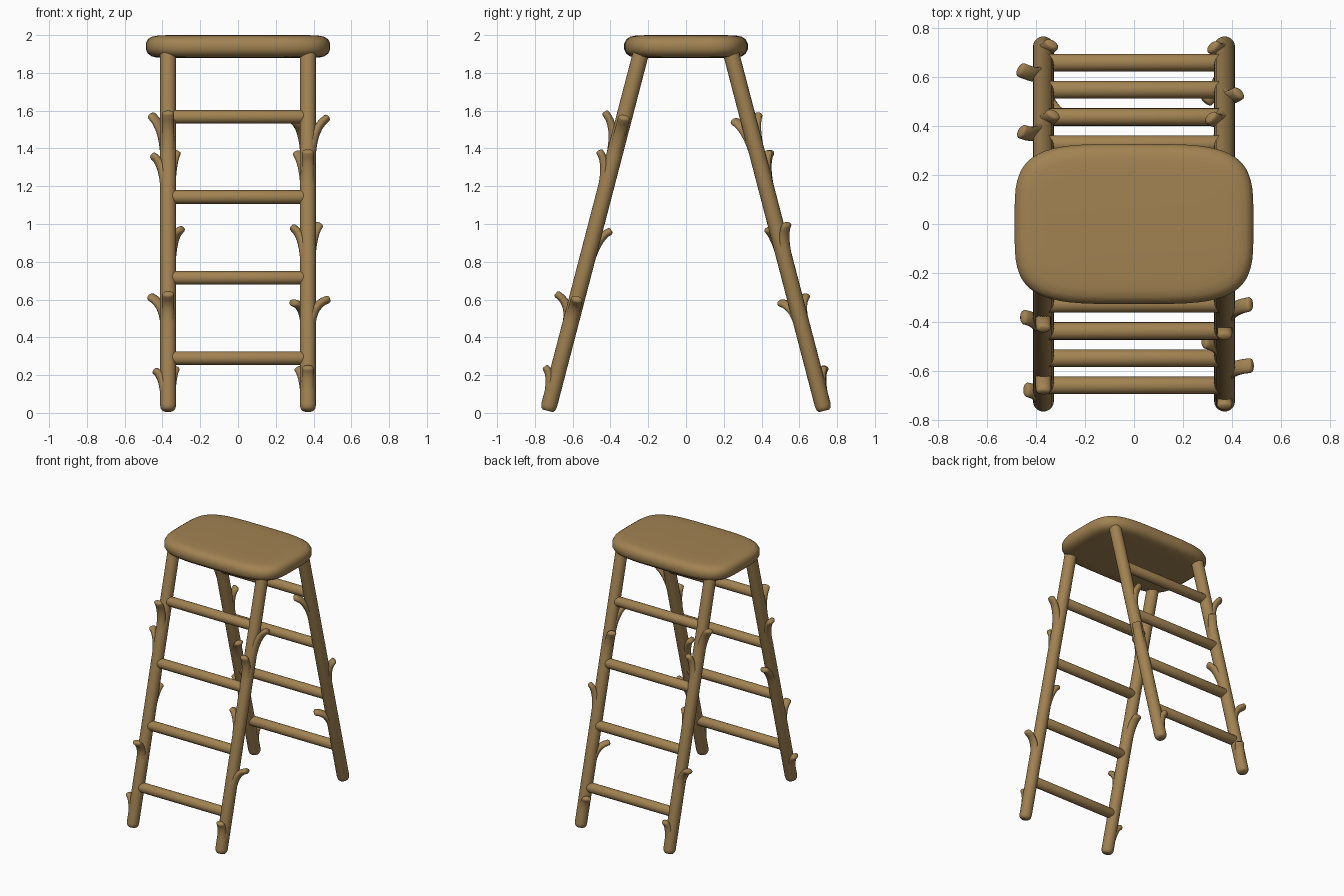
import bpy, bmesh, math
from mathutils import Vector

if "Cube" in bpy.data.objects:
    bpy.data.objects.remove(bpy.data.objects["Cube"])

wood = bpy.data.materials.new("brown wood")
wood.diffuse_color = (0.36, 0.225, 0.085, 1)
wood.use_nodes = True
wood.node_tree.nodes["Principled BSDF"].inputs["Base Color"].default_value = wood.diffuse_color


def loft(bm, rings):
    """Skin a list of equal-length point rings and cap both ends."""
    vr = [[bm.verts.new(p) for p in r] for r in rings]
    n = len(vr[0])
    for a, b in zip(vr, vr[1:]):
        for i in range(n):
            j = (i + 1) % n
            bm.faces.new((a[i], a[j], b[j], b[i]))
    bm.faces.new(vr[0][::-1])
    bm.faces.new(vr[-1])


def finish(bm, name):
    bmesh.ops.recalc_face_normals(bm, faces=bm.faces[:])
    me = bpy.data.meshes.new(name)
    bm.to_mesh(me)
    bm.free()
    ob = bpy.data.objects.new(name, me)
    bpy.context.collection.objects.link(ob)
    me.materials.append(wood)
    bpy.ops.object.select_all(action='DESELECT')
    ob.select_set(True)
    bpy.context.view_layer.objects.active = ob
    bpy.ops.object.shade_smooth_by_angle(angle=math.radians(50))
    return ob


def ellipse(c, u, v, a, b, n=20):
    return [c + u * (a * math.cos(t)) + v * (b * math.sin(t))
            for t in (2 * math.pi * i / n for i in range(n))]


# seat: superelliptical slab with rounded rim
def slab_ring(inset, z, n=64):
    pts = []
    for i in range(n):
        t = 2 * math.pi * i / n
        c, s = math.cos(t), math.sin(t)
        pts.append(Vector((math.copysign(abs(c) ** 0.5, c) * (0.488 - inset),
                           math.copysign(abs(s) ** 0.5, s) * (0.327 - inset), z)))
    return pts


bm = bmesh.new()
loft(bm, [slab_ring(i, z) for i, z in (
    (0.12, 1.878), (0.06, 1.881), (0.03, 1.888), (0.01, 1.903), (0, 1.925),
    (0, 1.955), (0.01, 1.977), (0.03, 1.991), (0.06, 1.997), (0.12, 2.0))])
finish(bm, "seat")

# legs with broken twig stubs; stub = (tip height, length, reach, turn from base angle)
STUBS = ((0.235, 0.15, 0.066, 0), (0.615, 0.16, 0.105, 90), (0.995, 0.20, 0.078, -90),
         (1.375, 0.20, 0.078, 0), (1.575, 0.24, 0.10, 90))
LEGS = (("front_left_leg", -1, -1, 180), ("front_right_leg", 1, -1, 270),
        ("back_left_leg", -1, 1, 60), ("back_right_leg", 1, 1, 135))
R = 0.0425

for name, sx, sy, base in LEGS:
    foot = Vector((sx * 0.37, sy * 0.732, 0.011))
    top = Vector((sx * 0.37, sy * 0.232, 1.93))
    axis = (top - foot).normalized()
    length = (top - foot).length
    X = Vector((1, 0, 0))
    Y = axis.cross(X)
    bm = bmesh.new()
    loft(bm, [ellipse(foot + axis * s, X, Y, r, r) for s, r in (
        (0, 0.026), (0.005, 0.033), (0.014, 0.039), (0.03, R), (length, R))])
    for z, ln, reach, turn in STUBS:
        ang = math.radians(base + turn)
        out = X * math.cos(ang) + Y * math.sin(ang)
        side = axis.cross(out)
        tip = foot + axis * ((z - foot.z) / axis.z)
        # centreline hugs the leg, then curls outwards
        path = []
        for k in range(9):
            t = k / 8
            path.append(tip + axis * (-ln * (1 - t) - 0.015 * t ** 6)
                        + out * (0.012 + 0.025 * t + (reach - 0.037) * t ** 3))
        rings = []
        for k, p in enumerate(path):
            d = (path[min(k + 1, 8)] - path[max(k - 1, 0)]).normalized()
            rings.append(ellipse(p, side, d.cross(side), 0.034 - 0.003 * k / 8,
                                 0.029 - 0.009 * k / 8, 14))
        # rounded tip
        for e, f in ((0.007, 0.85), (0.011, 0.55)):
            rings.append(ellipse(path[-1] + d * e, side, d.cross(side), 0.031 * f, 0.02 * f, 14))
        loft(bm, rings)
    finish(bm, name)

# rungs on both sides
for side, sy in (("front", -1), ("back", 1)):
    for i, z in enumerate((0.29, 0.715, 1.143, 1.568)):
        y = sy * (0.732 - 0.2605 * (z - 0.011))
        bm = bmesh.new()
        loft(bm, [ellipse(Vector((x, y, z)), Vector((0, 1, 0)), Vector((0, 0, 1)), r, r)
                  for x, r in ((-0.36, 0.03), (-0.345, 0.036), (0.345, 0.036), (0.36, 0.03))])
        finish(bm, f"{side}_rung_{i + 1}")
